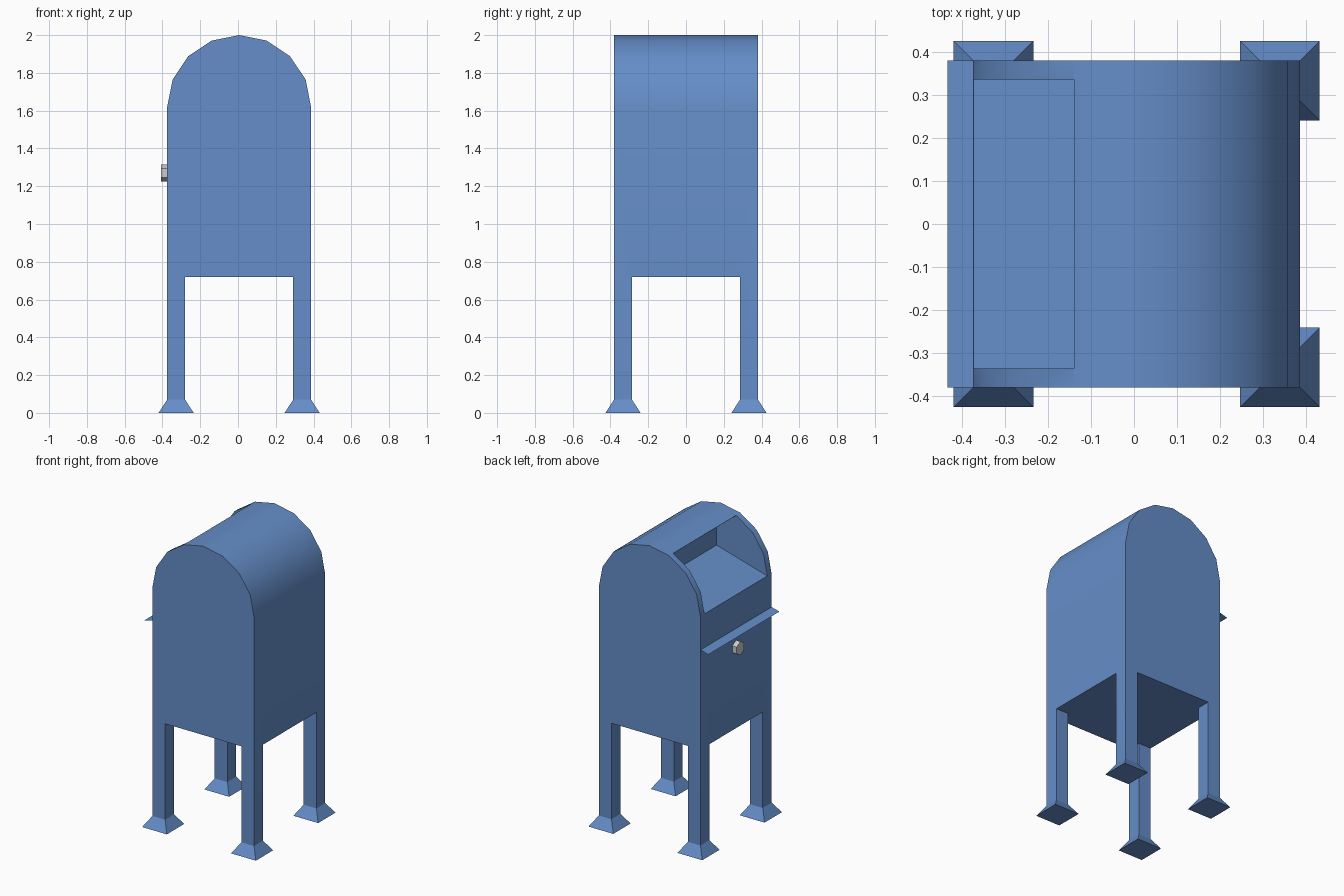
import bpy, bmesh
from math import sin, cos, pi, sqrt, radians
from mathutils import Matrix

if "Cube" in bpy.data.objects:
    bpy.data.objects.remove(bpy.data.objects["Cube"])

CX = 0.006          # centre of the body in x
R = 0.381           # half width of the body
LEG = 0.095         # leg thickness
SPRING = 1.619      # height where the arch starts

blue = bpy.data.materials.new("blue_paint")
blue.diffuse_color = (0.13, 0.27, 0.58, 1)
blue.use_nodes = True
blue.node_tree.nodes["Principled BSDF"].inputs["Base Color"].default_value = blue.diffuse_color


def finish(bm, name, mat=None):
    bmesh.ops.recalc_face_normals(bm, faces=bm.faces)
    me = bpy.data.meshes.new(name)
    bm.to_mesh(me)
    bm.free()
    ob = bpy.data.objects.new(name, me)
    bpy.context.collection.objects.link(ob)
    if mat:
        me.materials.append(mat)
    return ob


def prism(name, pts, move, mat=None):
    """Closed prism: polygon of 3D points swept along a vector."""
    bm = bmesh.new()
    face = bm.faces.new([bm.verts.new(p) for p in pts])
    ext = bmesh.ops.extrude_face_region(bm, geom=[face], use_keep_orig=True)
    verts = [v for v in ext["geom"] if isinstance(v, bmesh.types.BMVert)]
    bmesh.ops.translate(bm, verts=verts, vec=move)
    return finish(bm, name, mat)


def carve(ob, cutter):
    mod = ob.modifiers.new("carve", 'BOOLEAN')
    mod.operation = 'DIFFERENCE'
    mod.solver = 'EXACT'
    mod.object = cutter
    bpy.context.view_layer.objects.active = ob
    bpy.ops.object.modifier_apply(modifier=mod.name)
    bpy.data.objects.remove(cutter)


# Body with arched top, running down to the leg ends
arch = [(CX + R * cos(i * pi / 8), -R, SPRING + R * sin(i * pi / 8)) for i in range(9)]
profile = [(CX - R, -R, 0.07), (CX + R, -R, 0.07)] + arch
body = prism("mailbox_body", profile, (0, 2 * R, 0), blue)

# Cross-shaped space that leaves four legs
a, b = R - LEG, R + 0.2
cross = [(a, -b), (a, -a), (b, -a), (b, a), (a, a), (a, b),
         (-a, b), (-a, a), (-b, a), (-b, -a), (-a, -a), (-a, -b)]
carve(body, prism("leg_gap", [(CX + x, y, 0.0) for x, y in cross], (0, 0, 0.72)))

# Mail slot with sloping floor
slot = [(-0.60, 1.559), (CX, 1.73), (CX, 1.968), (-0.139, 1.968), (-0.25, 2.2), (-0.60, 2.2)]
carve(body, prism("slot_space", [(x, -0.336, z) for x, z in slot], (0, 0.673, 0)))

bpy.ops.object.select_all(action='DESELECT')
body.select_set(True)
bpy.context.view_layer.objects.active = body
bpy.ops.object.shade_smooth_by_angle(angle=radians(30))

# Flared feet
for sx, nx in ((-1, "left"), (1, "right")):
    for sy, ny in ((-1, "front"), (1, "back")):
        bm = bmesh.new()
        bmesh.ops.create_cone(bm, cap_ends=True, segments=4,
                              radius1=0.093 * sqrt(2), radius2=LEG / 2 * sqrt(2), depth=0.07)
        c = R - LEG / 2
        bm.transform(Matrix.Translation((CX + sx * c, sy * c, 0.035))
                     @ Matrix.Rotation(pi / 4, 4, 'Z'))
        finish(bm, f"{ny}_{nx}_foot", blue)

# Thin ledge under the slot
bm = bmesh.new()
edge = CX - R
bm.faces.new([bm.verts.new(p) for p in ((edge, -R, 1.395), (edge, R, 1.395),
                                        (-0.434, R, 1.38), (-0.434, -R, 1.38))])
finish(bm, "ledge", blue)

# Hexagonal lock, corner upwards
prism("lock", [(edge - 0.033, 0.046 * sin(i * pi / 3), 1.27 + 0.046 * cos(i * pi / 3))
               for i in range(6)], (0.035, 0, 0))
